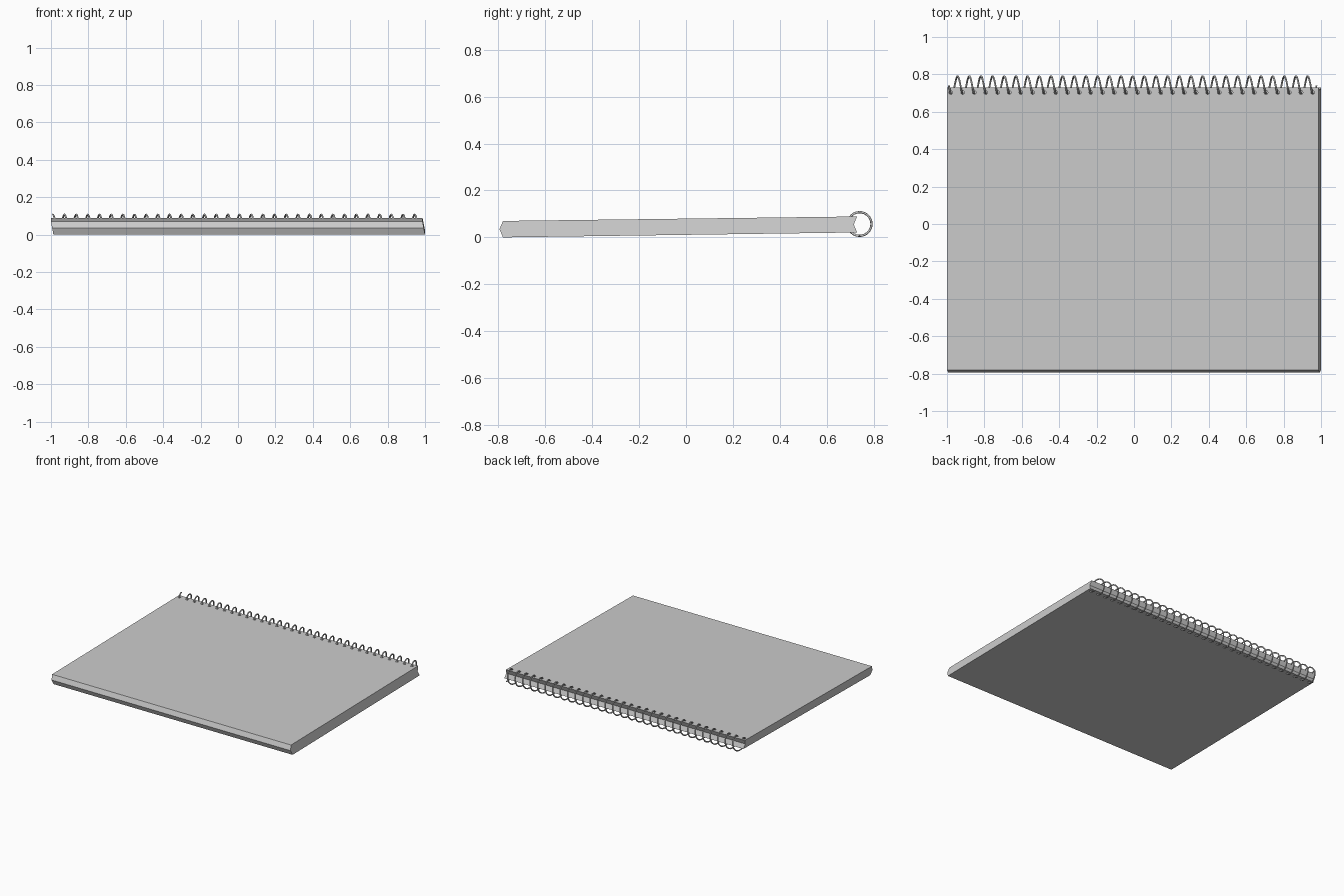
import bpy, bmesh, math

if "Cube" in bpy.data.objects:
    bpy.data.objects.remove(bpy.data.objects["Cube"])

# Side profile of the pad (y, z, x shift): pointed front edge, notched spine edge
PROFILE = [(-0.78, 0.0, 0.0065), (-0.795, 0.035, 0.0), (-0.78, 0.07, -0.0065),
           (0.729, 0.089, -0.0065), (0.715, 0.055, 0.0), (0.729, 0.021, 0.0065)]
HALF = 0.9935
PITCH, COIL_Y, COIL_Z, COIL_R, WIRE_R = 0.0624, 0.74, 0.057, 0.0505, 0.0048
START_X, TURNS, STEPS = -0.99, 31.5, 24


def finish(bm, name):
    bmesh.ops.recalc_face_normals(bm, faces=bm.faces[:])
    mesh = bpy.data.meshes.new(name)
    bm.to_mesh(mesh)
    bm.free()
    obj = bpy.data.objects.new(name, mesh)
    bpy.context.collection.objects.link(obj)
    return obj


# Slightly skewed stack of paper
bm = bmesh.new()
left, right = ([bm.verts.new((side * HALF + s, y, z)) for y, z, s in PROFILE] for side in (-1, 1))
n = len(PROFILE)
bm.faces.new(left)
bm.faces.new(right[::-1])
for i in range(n):
    j = (i + 1) % n
    bm.faces.new((left[i], left[j], right[j], right[i]))
pad = finish(bm, "paper_pad")

# Shallow punched holes where the wire enters the top and leaves the bottom
bm = bmesh.new()
for k in range(32):
    for x, z in ((-0.979, 0.089), (-0.963, 0.021)):
        res = bmesh.ops.create_cone(bm, cap_ends=True, segments=10, radius1=0.010,
                                    radius2=0.010, depth=0.03)
        bmesh.ops.translate(bm, verts=res["verts"], vec=(x + k * PITCH, 0.703, z))
holes = finish(bm, "hole_cutter")
holes.hide_render = True
cut = pad.modifiers.new("holes", "BOOLEAN")
cut.operation = "DIFFERENCE"
cut.solver = "EXACT"
cut.object = holes
bpy.context.view_layer.objects.active = pad
bpy.ops.object.modifier_apply(modifier=cut.name)
bpy.data.objects.remove(holes)

# Spiral binding wire
curve = bpy.data.curves.new("spiral_wire", "CURVE")
curve.dimensions = "3D"
curve.bevel_depth = WIRE_R
curve.bevel_resolution = 2
curve.use_fill_caps = True
spline = curve.splines.new("POLY")
count = int(TURNS * STEPS) + 1
spline.points.add(count - 1)
for i, p in enumerate(spline.points):
    t = i / STEPS
    a = math.pi / 2 + math.tau * t
    p.co = (START_X + PITCH * t, COIL_Y + COIL_R * math.cos(a), COIL_Z + COIL_R * math.sin(a), 1)
spline.use_smooth = True
wire = bpy.data.objects.new("spiral_wire", curve)
bpy.context.collection.objects.link(wire)
